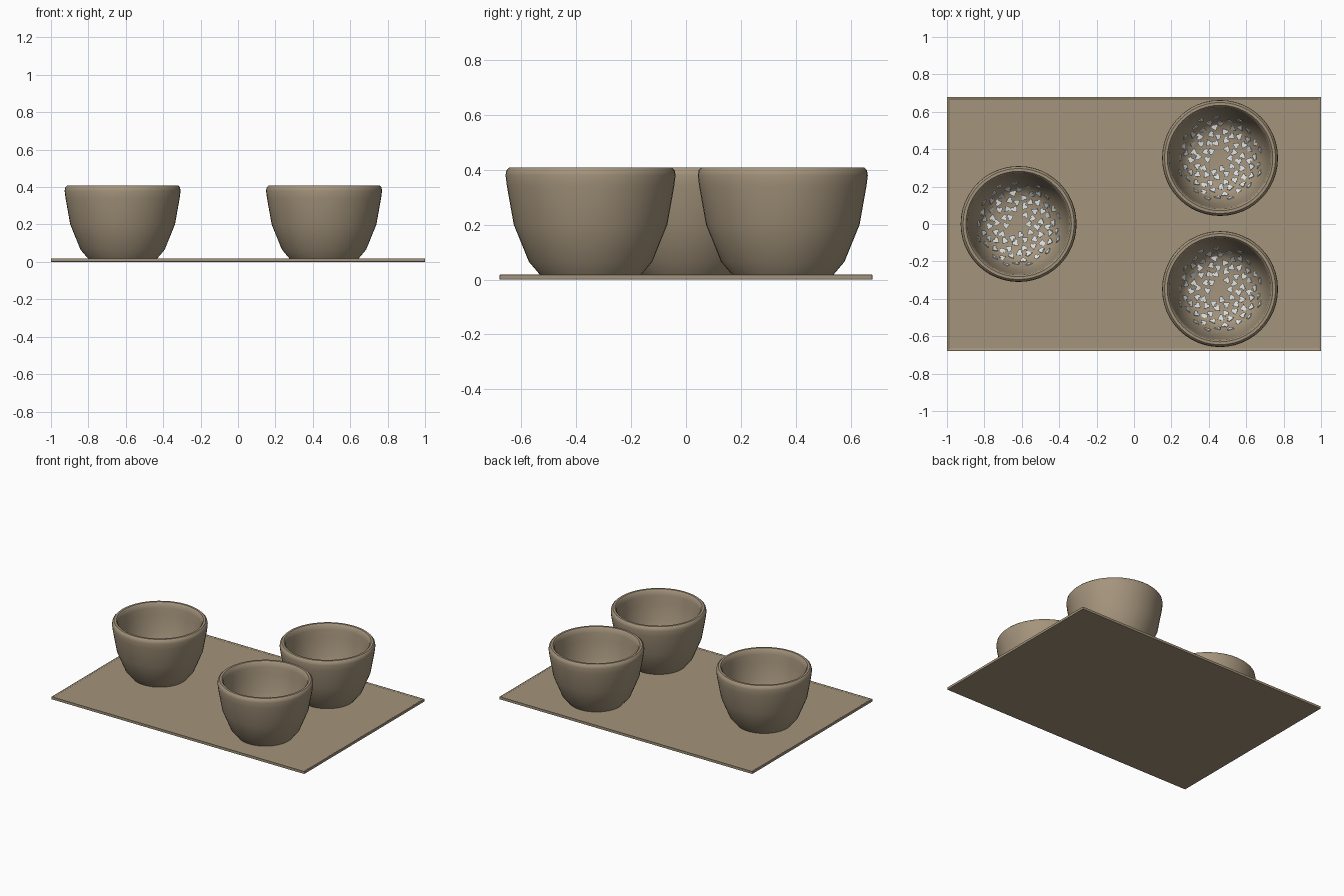
import bpy, bmesh, math
from mathutils import Vector, Matrix

cube = bpy.data.objects.get("Cube")
if cube:
    bpy.data.objects.remove(cube, do_unlink=True)


def material(name, rgb):
    m = bpy.data.materials.new(name)
    m.use_nodes = True
    m.diffuse_color = (*rgb, 1)
    m.node_tree.nodes["Principled BSDF"].inputs["Base Color"].default_value = (*rgb, 1)
    return m


clay = material("clay tan", (0.37, 0.295, 0.2))
white = material("pale petal", (0.78, 0.82, 0.83))


def add_object(name, bm, mat, angle=None):
    bmesh.ops.recalc_face_normals(bm, faces=bm.faces)
    mesh = bpy.data.meshes.new(name)
    bm.to_mesh(mesh)
    bm.free()
    mesh.materials.append(mat)
    ob = bpy.data.objects.new(name, mesh)
    bpy.context.collection.objects.link(ob)
    if angle:
        bpy.ops.object.select_all(action="DESELECT")
        ob.select_set(True)
        bpy.context.view_layer.objects.active = ob
        bpy.ops.object.shade_smooth_by_angle(angle=math.radians(angle))
    return ob


# Tray: thin slab with a low raised lip
bm = bmesh.new()
bmesh.ops.create_cube(bm, size=1)
bmesh.ops.transform(bm, verts=bm.verts, matrix=Matrix.Translation((0, 0, 0.009))
                    @ Matrix.Diagonal((2, 1.36, 0.018, 1)))
bm.normal_update()
top = [f for f in bm.faces if f.normal.z > 0.9]
bmesh.ops.inset_region(bm, faces=top, thickness=0.012)
bmesh.ops.inset_region(bm, faces=top, thickness=0.006, depth=-0.005)
tray = add_object("tray", bm, clay)
bevel = tray.modifiers.new("soft edge", "BEVEL")
bevel.width = 0.003
bevel.segments = 2

# Cup cross-sections as (radius, height)
outer = [(0, 0.012), (0.18, 0.012), (0.225, 0.065), (0.28, 0.2), (0.305, 0.34),
         (0.31, 0.38), (0.307, 0.398), (0.297, 0.408)]
inner = [(0.282, 0.408), (0.273, 0.398), (0.268, 0.37), (0.262, 0.32),
         (0.244, 0.2), (0.205, 0.095), (0.165, 0.055), (0.1, 0.045), (0, 0.045)]


def cup(name, x, y):
    bm = bmesh.new()
    verts = [bm.verts.new((x + r, y, z)) for r, z in outer + inner]
    edges = [bm.edges.new(pair) for pair in zip(verts, verts[1:])]
    bmesh.ops.spin(bm, geom=verts + edges, cent=(x, y, 0), axis=(0, 0, 1),
                   angle=math.tau, steps=48, use_duplicate=False)
    bmesh.ops.remove_doubles(bm, verts=bm.verts, dist=0.0005)
    add_object(name, bm, clay, 40)


def inside_height(r):
    """Height and slope of the inner wall at a radius."""
    for (r1, z1), (r0, z0) in zip(inner, inner[1:]):
        if r0 <= r <= r1:
            slope = (z1 - z0) / (r1 - r0)
            return z0 + slope * (r - r0), slope
    return inner[-1][1], 0


# Petals: small fans spread over the bowl floor in a spiral
fan = [(-0.016, -0.004), (-0.002, -0.012), (0.012, -0.019), (0.02, -0.008),
       (0.014, 0), (0.022, 0.009), (0.008, 0.018), (-0.004, 0.009)]


def petals(name, x, y, count=84):
    bm = bmesh.new()
    for i in range(count):
        r = 0.23 * math.sqrt((i + 4) / (count + 4))
        a = i * math.pi * (3 - math.sqrt(5))
        z, slope = inside_height(r)
        place = (Matrix.Translation((x, y, 0)) @ Matrix.Rotation(a, 4, "Z")
                 @ Matrix.Translation((r, 0, z + 0.006))
                 @ Matrix.Rotation(-math.atan(slope), 4, "Y")
                 @ Matrix.Rotation(i * 1.1, 4, "Z"))
        face = bm.faces.new([bm.verts.new(place @ Vector((u, v, 0))) for u, v in fan])
        up = place.to_3x3() @ Vector((0, 0, 0.004))
        ext = bmesh.ops.extrude_face_region(bm, geom=[face], use_keep_orig=True)
        new = [v for v in ext["geom"] if isinstance(v, bmesh.types.BMVert)]
        bmesh.ops.translate(bm, verts=new, vec=up)
    add_object(name, bm, white)


for side, x, y in (("right", -0.617, 0), ("left_back", 0.46, 0.353),
                   ("left_front", 0.46, -0.348)):
    cup("cup_" + side, x, y)
    petals("petals_" + side, x, y)
